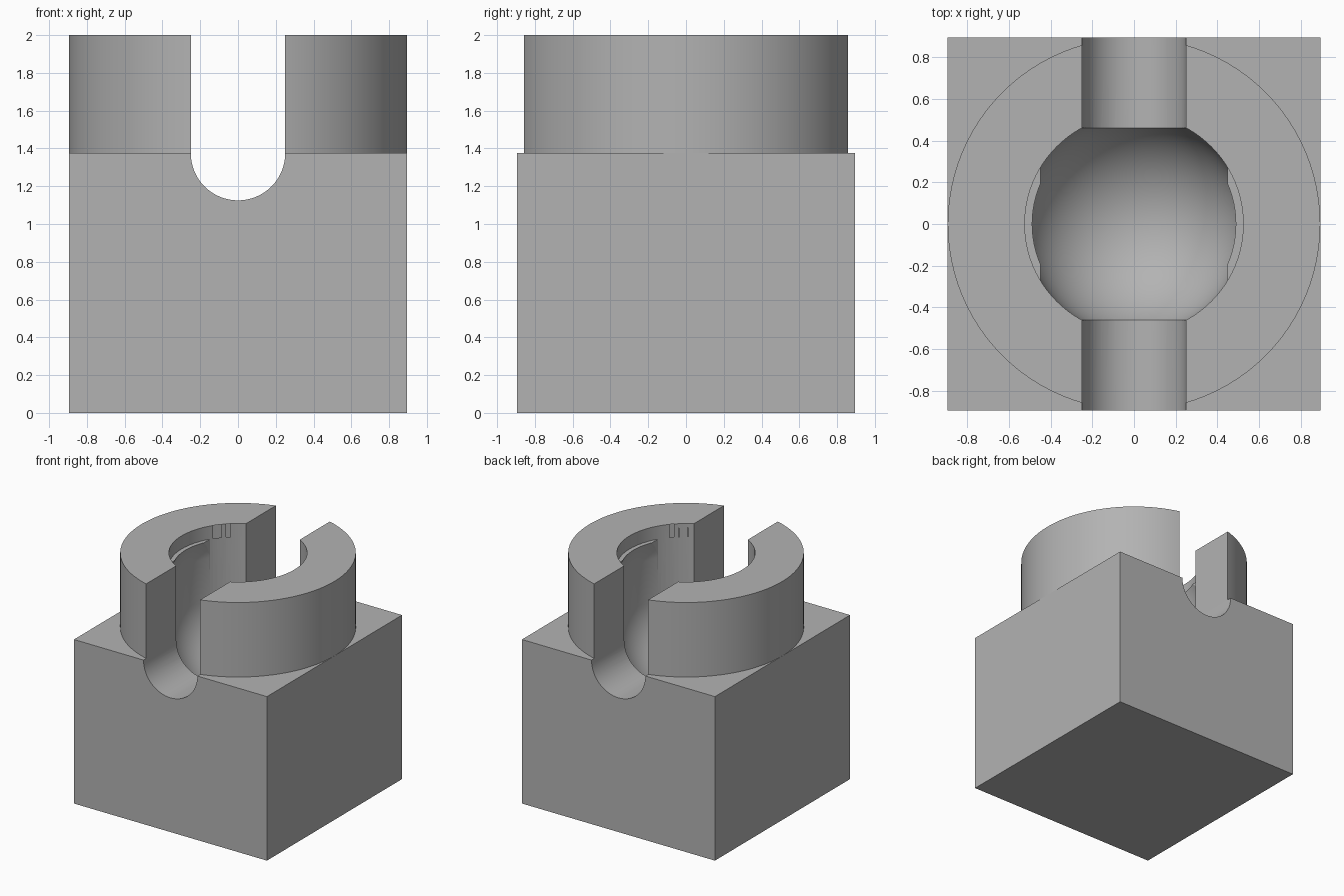
import bpy
import bmesh
from mathutils import Matrix, Vector

cube = bpy.data.objects.get("Cube")
if cube:
    bpy.data.objects.remove(cube, do_unlink=True)

HALF = 0.895      # half width of the block and radius of the collar
DECK = 1.375      # height of the block top
TOP = 2.0
BORE = 0.525      # radius of the ball socket
SLOT = 0.25       # half width of the slot
LIP = 1.89        # height of the retaining lips
LIP_X = 0.45      # distance between the lips, halved
SEG = 96

grey = bpy.data.materials.new("plain_grey")
grey.use_nodes = True
colour = (0.45, 0.45, 0.45, 1)
grey.diffuse_color = colour
grey.node_tree.nodes["Principled BSDF"].inputs["Base Color"].default_value = colour


def finish(name, bm):
    mesh = bpy.data.meshes.new(name)
    bm.to_mesh(mesh)
    bm.free()
    mesh.materials.append(grey)
    obj = bpy.data.objects.new(name, mesh)
    bpy.context.collection.objects.link(obj)
    return obj


def box(name, low, high):
    bm = bmesh.new()
    low, high = Vector(low), Vector(high)
    place = Matrix.Translation((low + high) / 2) @ Matrix.Diagonal((high - low).to_4d())
    bmesh.ops.create_cube(bm, size=1, matrix=place)
    return finish(name, bm)


def cylinder(name, radius, z0, z1):
    bm = bmesh.new()
    bmesh.ops.create_cone(bm, cap_ends=True, segments=SEG, radius1=radius, radius2=radius,
                          depth=z1 - z0, matrix=Matrix.Translation((0, 0, (z0 + z1) / 2)))
    return finish(name, bm)


def capsule(name, radius, z0, z1):
    # Sphere stretched into a round-ended shaft
    bm = bmesh.new()
    bmesh.ops.create_uvsphere(bm, u_segments=SEG, v_segments=SEG // 2, radius=radius)
    lower = [v for v in bm.verts if v.co.z < 0.001]
    for v in bm.verts:
        v.co.z += z1
    for v in lower:
        v.co.z += z0 - z1
    return finish(name, bm)


def slot_cutter(name):
    # Round-bottomed channel running front to back
    bm = bmesh.new()
    bmesh.ops.create_cone(bm, cap_ends=True, segments=64, radius1=SLOT, radius2=SLOT, depth=3,
                          matrix=Matrix.Translation((0, 0, DECK)) @ Matrix.Rotation(1.5707963, 4, 'X'))
    for v in bm.verts:
        if v.co.z > DECK + 0.001:
            v.co.x = SLOT if v.co.x > 0 else -SLOT
            v.co.z = TOP + 0.5
    bmesh.ops.remove_doubles(bm, verts=bm.verts, dist=0.0001)
    bmesh.ops.recalc_face_normals(bm, faces=bm.faces)
    return finish(name, bm)


def boolean(target, tool, operation):
    mod = target.modifiers.new(operation.lower(), 'BOOLEAN')
    mod.operation = operation
    mod.solver = 'EXACT'
    mod.object = tool
    bpy.context.view_layer.objects.active = target
    bpy.ops.object.modifier_apply(modifier=mod.name)
    bpy.data.objects.remove(tool, do_unlink=True)


# Block with a round collar on top
socket = box("ball_socket_block", (-HALF, -HALF, 0), (HALF, HALF, DECK))
boolean(socket, cylinder("collar", HALF, DECK - 0.3, TOP), 'UNION')

# Round socket, its entry between the lips, and the full bore above them
boolean(socket, capsule("socket_cutter", BORE, DECK, LIP - 0.19), 'DIFFERENCE')
entry = cylinder("entry_cutter", BORE, DECK, TOP + 0.2)
boolean(entry, box("entry_limit", (-LIP_X, -1, 0), (LIP_X, 1, 3)), 'INTERSECT')
boolean(socket, entry, 'DIFFERENCE')
boolean(socket, cylinder("mouth_cutter", BORE, LIP, TOP + 0.3), 'DIFFERENCE')

# Slot through the collar
boolean(socket, slot_cutter("slot_cutter"), 'DIFFERENCE')

# Smooth curved walls, sharp edges
bpy.ops.object.select_all(action='DESELECT')
socket.select_set(True)
bpy.context.view_layer.objects.active = socket
bpy.ops.object.shade_smooth_by_angle(angle=0.4)
